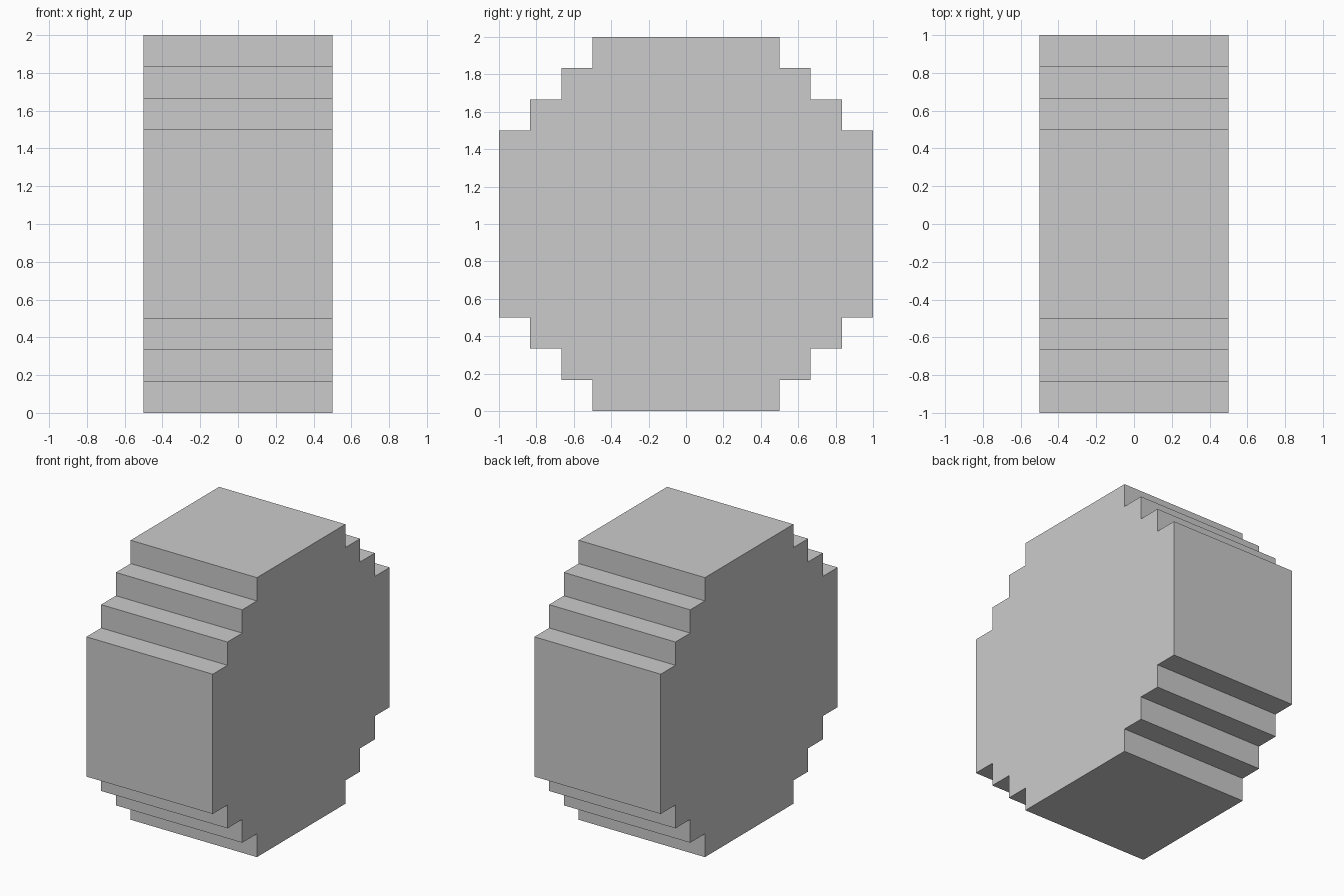
import bpy, bmesh

if "Cube" in bpy.data.objects:
    bpy.data.objects.remove(bpy.data.objects["Cube"])

HALF_WIDTH = 0.5
STEP = 0.5 / 3

# One stepped corner, from the right side up to the top (y, height above centre)
corner = [(1.0, 0.5)]
for i in range(1, 4):
    y = 1.0 - i * STEP
    corner += [(y, 0.5 + (i - 1) * STEP), (y, 0.5 + i * STEP)]

# Mirror the corner into all four quadrants, keeping the outline order
profile = list(corner)
profile += [(-y, z) for y, z in reversed(corner)]
profile += [(-y, -z) for y, z in corner]
profile += [(y, -z) for y, z in reversed(corner)]

# Extrude the outline across the width
bm = bmesh.new()
outline = bm.faces.new([bm.verts.new((-HALF_WIDTH, y, z + 1.0)) for y, z in profile])
ext = bmesh.ops.extrude_face_region(bm, geom=[outline], use_keep_orig=True)
moved = [v for v in ext["geom"] if isinstance(v, bmesh.types.BMVert)]
bmesh.ops.translate(bm, verts=moved, vec=(2 * HALF_WIDTH, 0, 0))
bmesh.ops.recalc_face_normals(bm, faces=bm.faces)

mesh = bpy.data.meshes.new("stepped_wheel")
bm.to_mesh(mesh)
bm.free()
wheel = bpy.data.objects.new("stepped_wheel", mesh)
bpy.context.collection.objects.link(wheel)
